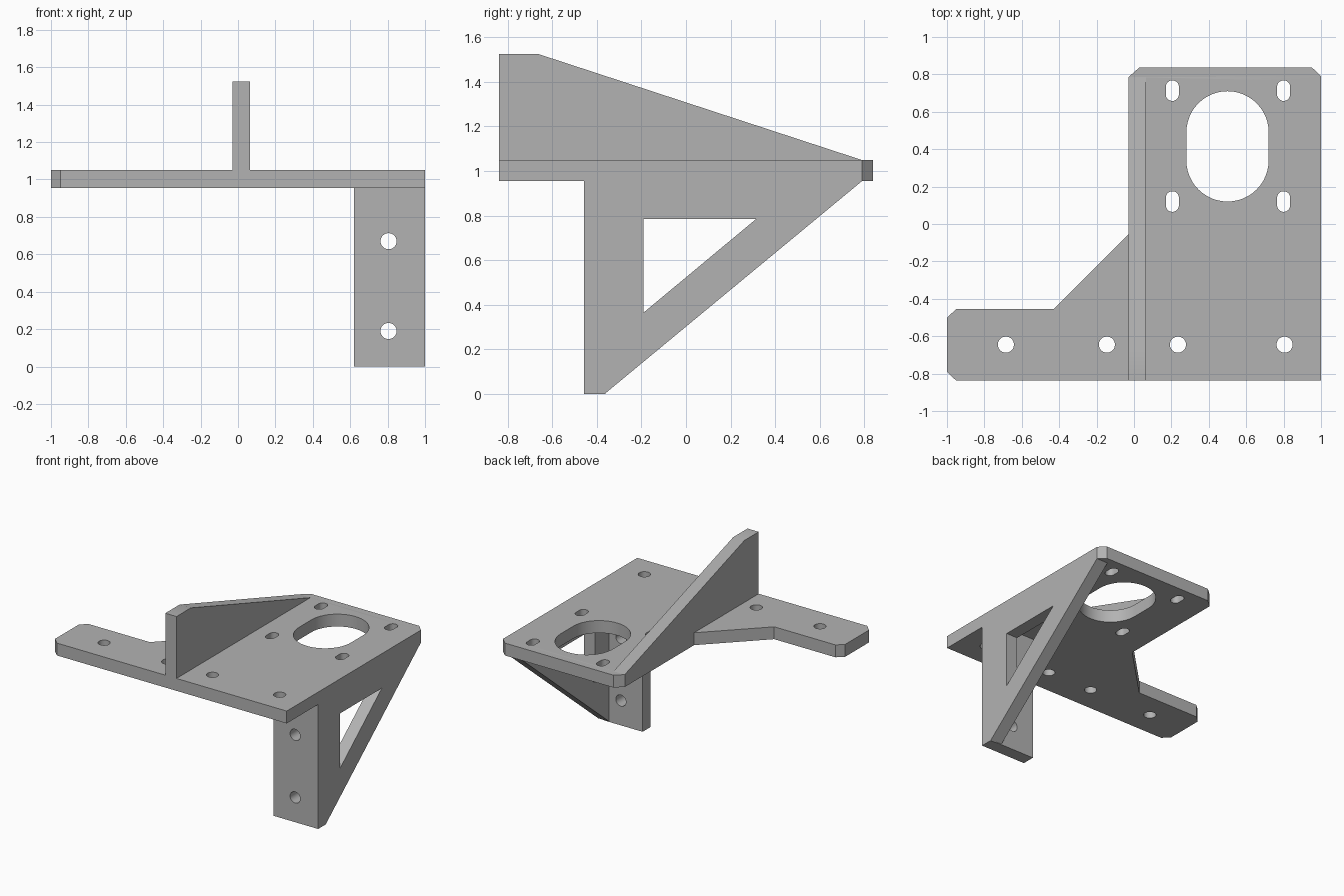
import bpy, bmesh, math
from mathutils import Matrix

cube = bpy.data.objects.get("Cube")
if cube:
    bpy.data.objects.remove(cube, do_unlink=True)

grey = bpy.data.materials.new("plain grey")
grey.use_nodes = True
COLOUR = (0.45, 0.45, 0.45, 1)
grey.diffuse_color = COLOUR
grey.node_tree.nodes["Principled BSDF"].inputs["Base Color"].default_value = COLOUR

# Axes of a profile: flat on xy, upright on xz, upright on yz
FLAT = Matrix.Identity(4)
FACING_FRONT = Matrix.Rotation(math.pi / 2, 4, "X")
FACING_SIDE = Matrix(((0, 0, 1, 0), (1, 0, 0, 0), (0, 1, 0, 0), (0, 0, 0, 1)))


def slot(u, v, radius, straight=0.0, steps=24):
    """Round hole, stretched along v by half-length straight."""
    points = []
    for side in (1, -1):
        for i in range(steps + 1):
            if straight == 0 and i == steps:
                continue
            a = math.pi * i / steps
            points.append((u + side * radius * math.cos(a),
                           v + side * (straight + radius * math.sin(a))))
    return points


def slab(name, outline, holes, low, high, axes):
    """Extrude an outline with holes from low to high along its normal."""
    curve = bpy.data.curves.new(name, "CURVE")
    curve.dimensions = "2D"
    curve.fill_mode = "BOTH"
    curve.extrude = (high - low) / 2
    for loop in [outline] + holes:
        spline = curve.splines.new("POLY")
        spline.points.add(len(loop) - 1)
        for point, (u, v) in zip(spline.points, loop):
            point.co = (u, v, 0, 1)
        spline.use_cyclic_u = True
    temp = bpy.data.objects.new(name, curve)
    bpy.context.collection.objects.link(temp)
    bpy.context.view_layer.update()
    mesh = bpy.data.meshes.new_from_object(
        temp.evaluated_get(bpy.context.evaluated_depsgraph_get()))
    bpy.data.objects.remove(temp, do_unlink=True)
    mesh.transform(axes @ Matrix.Translation((0, 0, (low + high) / 2)))
    bm = bmesh.new()
    bm.from_mesh(mesh)
    bmesh.ops.remove_doubles(bm, verts=bm.verts, dist=0.0001)
    bmesh.ops.recalc_face_normals(bm, faces=bm.faces)
    bm.to_mesh(mesh)
    bm.free()
    mesh.materials.clear()
    mesh.materials.append(grey)
    obj = bpy.data.objects.new(name, mesh)
    bpy.context.collection.objects.link(obj)
    return obj


END = 0.838      # half depth
UNDER, TOP = 0.955, 1.05

# Mounting plate with a side arm, bolt holes, four slots and a large opening
plate_outline = [(-1, -0.79), (-0.95, -END), (1, -END), (1, 0.79), (0.95, END),
                 (0.03, END), (-0.03, 0.785), (-0.03, -0.055),
                 (-0.43, -0.455), (-0.95, -0.455), (-1, -0.5)]
plate_holes = [slot(x, -0.645, 0.043) for x in (-0.685, -0.145, 0.235, 0.805)]
plate_holes += [slot(x, y, 0.035, 0.02) for x in (0.205, 0.8) for y in (0.12, 0.713)]
plate_holes.append(slot(0.5, 0.415, 0.22, 0.075))
plate = slab("bracket", plate_outline, plate_holes, UNDER, TOP, FLAT)

# Upright fin on the plate
fin = slab("upright_fin", [(-END, 1), (0.785, 1), (0.785, TOP), (-0.665, 1.525),
                           (-END, 1.525)], [], -0.03, 0.065, FACING_SIDE)

# Hanging leg with two bolt holes
leg = slab("hanging_leg", [(0.62, 0), (0.95, 0), (0.95, 1), (0.62, 1)],
           [slot(0.805, z, 0.043) for z in (0.19, 0.67)], 0.36, 0.457, FACING_FRONT)

# Diagonal side brace with a triangular window
brace = slab("side_brace", [(-0.457, 0), (-0.365, 0), (0.79, UNDER), (0.79, 1),
                            (-0.457, 1)],
             [[(-0.19, 0.365), (0.315, 0.785), (-0.19, 0.785)]],
             0.905, 1, FACING_SIDE)

# Fuse everything into one solid
for part in (fin, leg, brace):
    union = plate.modifiers.new(part.name, "BOOLEAN")
    union.operation = "UNION"
    union.solver = "EXACT"
    union.object = part
bpy.context.view_layer.update()
solid = bpy.data.meshes.new_from_object(
    plate.evaluated_get(bpy.context.evaluated_depsgraph_get()))
plate.modifiers.clear()
plate.data = solid
for part in (fin, leg, brace):
    bpy.data.objects.remove(part, do_unlink=True)

# Crisp edges, smooth hole walls
bpy.ops.object.select_all(action="DESELECT")
plate.select_set(True)
bpy.context.view_layer.objects.active = plate
bpy.ops.object.shade_smooth_by_angle(angle=math.radians(25))
